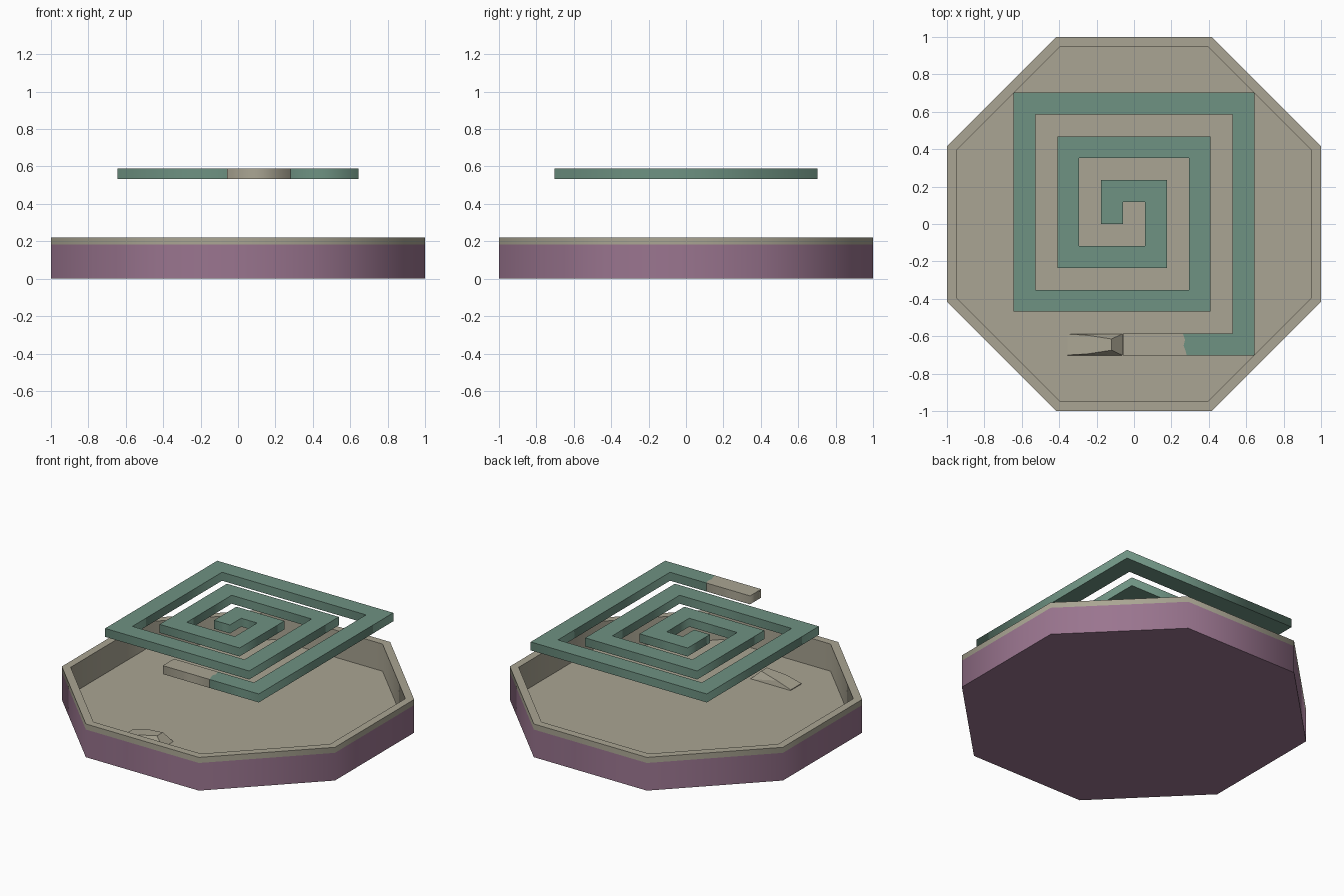
import bpy, bmesh, math

if "Cube" in bpy.data.objects:
    bpy.data.objects.remove(bpy.data.objects["Cube"])


def material(name, rgb):
    lin = [((c / 255 + 0.055) / 1.055) ** 2.4 for c in rgb]
    m = bpy.data.materials.new(name)
    m.diffuse_color = (*lin, 1)
    m.use_nodes = True
    m.node_tree.nodes["Principled BSDF"].inputs["Base Color"].default_value = m.diffuse_color
    return m


PURPLE = material("mauve", (154, 117, 143))
BEIGE = material("ash beige", (170, 165, 147))
GREEN = material("coil green", (110, 146, 130))


def finish(name, bm, mats, smooth=True):
    """Write the mesh; walls are smooth, edges onto flat tops stay sharp."""
    bmesh.ops.recalc_face_normals(bm, faces=bm.faces)
    for f in bm.faces:
        f.smooth = smooth
    for e in bm.edges:
        e.smooth = not any(abs(f.normal.z) > 0.9 for f in e.link_faces)
    me = bpy.data.meshes.new(name)
    bm.to_mesh(me)
    bm.free()
    for m in mats:
        me.materials.append(m)
    ob = bpy.data.objects.new(name, me)
    bpy.context.collection.objects.link(ob)
    return ob


def prism(name, outline, z0, z1, mat):
    bm = bmesh.new()
    lo = [bm.verts.new((x, y, z0)) for x, y in outline]
    hi = [bm.verts.new((x, y, z1)) for x, y in outline]
    bm.faces.new(lo[::-1])
    bm.faces.new(hi)
    n = len(outline)
    for i in range(n):
        j = (i + 1) % n
        bm.faces.new((lo[i], lo[j], hi[j], hi[i]))
    return finish(name, bm, [mat])


# Octagonal tray: rings of (apothem, height) from the base up and over the rim
bm = bmesh.new()
profile = [(1, 0), (1, 0.183), (1, 0.22), (0.95, 0.22), (0.95, 0.04)]
rings = []
for r, z in profile:
    R = r / math.cos(math.pi / 8)
    angles = [math.pi / 8 + k * math.pi / 4 for k in range(8)]
    rings.append([bm.verts.new((R * math.cos(a), R * math.sin(a), z)) for a in angles])
bm.faces.new(rings[0][::-1])
bm.faces.new(rings[-1]).material_index = 1
for i in range(len(rings) - 1):
    for k in range(8):
        j = (k + 1) % 8
        f = bm.faces.new((rings[i][k], rings[i][j], rings[i + 1][j], rings[i + 1][k]))
        f.material_index = 1 if i > 0 else 0
finish("tray", bm, [PURPLE, BEIGE])

# Square spiral coil: centre line in units of the bar width, mitred at corners
U = 0.1172
path = [(-1, 0), (-1, 1.5), (1, 1.5), (1, -1.5), (-3, -1.5), (-3, 3.5), (3, 3.5),
        (3, -3.5), (-5, -3.5), (-5, 5.5), (5, 5.5), (5, -5.5), (2.3, -5.5)]


def normal(a, b):
    dx, dy = b[0] - a[0], b[1] - a[1]
    d = math.hypot(dx, dy)
    return -dy / d, dx / d


left, right = [], []
for i, p in enumerate(path):
    n1 = normal(path[i - 1], p) if i > 0 else (0, 0)
    n2 = normal(p, path[i + 1]) if i < len(path) - 1 else (0, 0)
    ox, oy = (n1[0] + n2[0]) / 2, (n1[1] + n2[1]) / 2
    left.append(((p[0] + ox) * U, (p[1] + oy) * U))
    right.append(((p[0] - ox) * U, (p[1] - oy) * U))

# Ragged burn line between the coil and its burnt end
Y0, Y1 = -6 * U, -5 * U
burn = [(0.282, Y0), (0.275, -0.675), (0.265, -0.65), (0.273, -0.62), (0.262, Y1)]
Z0, Z1 = 0.532, 0.588
prism("coil", left[:-1] + burn + right[-2::-1], Z0, Z1, GREEN)
prism("burnt_end", [(-0.5 * U, Y1), (-0.5 * U, Y0)] + burn, Z0, Z1, BEIGE)

# Fallen piece of ash lying in the tray
bm = bmesh.new()
for x, half, z in [(-0.355, 0.058, 0.038), (-0.06, 0.058, 0.038), (-0.355, 0.056, 0.045),
                   (-0.25, 0.05, 0.075), (-0.12, 0.03, 0.096)]:
    for s in (-1, 1):
        bm.verts.new((x, (Y0 + Y1) / 2 + s * half, z))
bmesh.ops.convex_hull(bm, input=bm.verts)
finish("fallen_ash", bm, [BEIGE], smooth=False)
